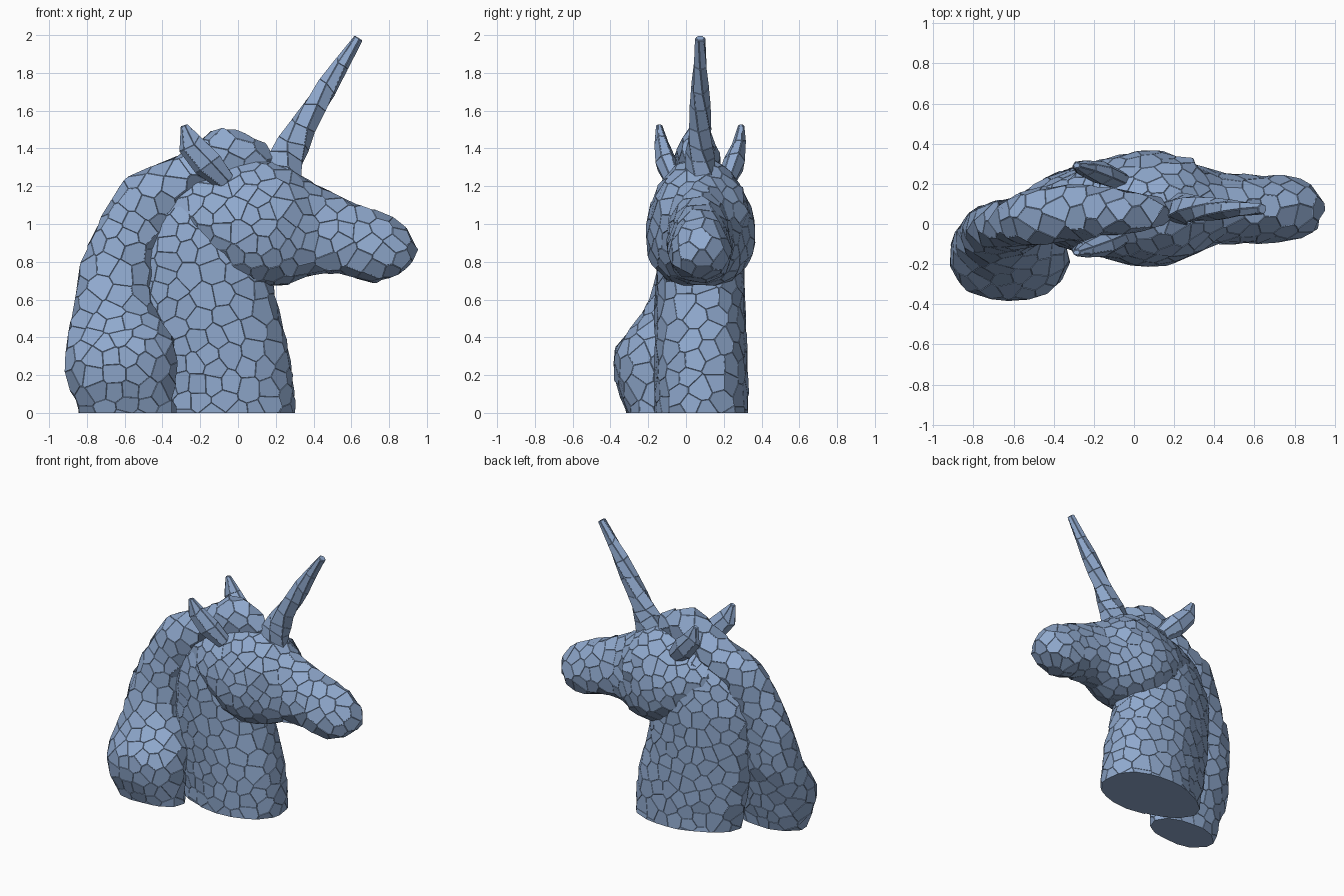
import bpy, bmesh, random
from math import sin, cos, pi, atan2, exp, copysign
from mathutils import Vector, kdtree

if "Cube" in bpy.data.objects:
    bpy.data.objects.remove(bpy.data.objects["Cube"])

random.seed(4)
MID = 0.075  # symmetry plane of the head
stone = bpy.data.materials.new("blue_stone")
stone.diffuse_color = (.28, .40, .62, 1)
stone.use_nodes = True
stone.node_tree.nodes["Principled BSDF"].inputs["Base Color"].default_value = stone.diffuse_color


def loft(name, stations, sides=32, power=2.4, taper=(0, 0), jitter=0.0, twist=0.0):
    """Skin rounded sections (x, y, z, in-plane radius, y radius) along a path."""
    bm = bmesh.new()
    rings = []
    for i, (x, y, z, r, ry) in enumerate(stations):
        a, b = stations[max(i - 1, 0)], stations[min(i + 1, len(stations) - 1)]
        t = Vector((b[0] - a[0], 0, b[2] - a[2])).normalized()
        n = Vector((-t.z, 0, t.x))
        ring = []
        for k in range(sides):
            ang = 2 * pi * k / sides + twist * i
            c = copysign(abs(cos(ang)) ** (2 / power), cos(ang))
            s = copysign(abs(sin(ang)) ** (2 / power), sin(ang))
            wide = 1 - c * (taper[0] if c > 0 else taper[1])
            p = Vector((x, y, z)) + n * c * r + Vector((0, s * ry * wide, 0))
            if i < len(stations) - 1:
                p += t * random.uniform(-jitter, jitter)
            ring.append(bm.verts.new(p))
        rings.append(ring)
    for a, b in zip(rings, rings[1:]):
        for k in range(sides):
            j = (k + 1) % sides
            bm.faces.new((a[k], a[j], b[j], b[k]))
    bm.faces.new(rings[0])
    bm.faces.new(rings[-1])
    bmesh.ops.recalc_face_normals(bm, faces=bm.faces)
    me = bpy.data.meshes.new(name)
    bm.to_mesh(me)
    bm.free()
    me.materials.append(stone)
    ob = bpy.data.objects.new(name, me)
    bpy.context.collection.objects.link(ob)
    return ob


def facet(ob, spacing, dents=()):
    """Replace the smooth surface with irregular cell-shaped flat facets."""
    mod = ob.modifiers.new("dense", 'REMESH')
    mod.mode = 'VOXEL'
    mod.voxel_size = 0.017
    dg = bpy.context.evaluated_depsgraph_get()
    dense = bpy.data.meshes.new_from_object(ob.evaluated_get(dg))
    ob.modifiers.clear()
    bm = bmesh.new()
    bm.from_mesh(dense)
    bpy.data.meshes.remove(dense)
    bmesh.ops.triangulate(bm, faces=bm.faces)
    for v in bm.verts:
        push = sum(d * exp(-((v.co.x - x) / 0.08) ** 2 - ((v.co.z - z) / 0.045) ** 2)
                   for x, z, d in dents)
        v.co.y += copysign(push, v.co.y - MID)
    bm.normal_update()
    # scattered seeds with a minimum spacing
    order = list(bm.verts)
    random.shuffle(order)
    seeds = []
    for v in order:
        if all((v.co - s[0]).length_squared > spacing ** 2 for s in seeds):
            seeds.append((v.co.copy(), v.normal.copy()))
    kd = kdtree.KDTree(len(seeds))
    for i, s in enumerate(seeds):
        kd.insert(s[0], i)
    kd.balance()
    cell = {v: kd.find(v.co)[1] for v in bm.verts}
    # corners lie where three cells meet
    corners, seen, rims = [], set(), [[] for _ in seeds]
    for f in bm.faces:
        key = frozenset(cell[v] for v in f.verts)
        if len(key) == 3 and key not in seen:
            seen.add(key)
            for c in key:
                rims[c].append(len(corners))
            corners.append(f.calc_center_median() + f.normal * random.uniform(-.006, .006))
    bm.free()
    faces = []
    for rim, (co, n) in zip(rims, seeds):
        if len(rim) < 3:
            continue
        mid = sum((corners[i] for i in rim), Vector()) / len(rim)
        u = n.orthogonal().normalized()
        w = n.cross(u)
        rim.sort(key=lambda i: atan2((corners[i] - mid).dot(w), (corners[i] - mid).dot(u)))
        faces.append(rim)
    me = bpy.data.meshes.new(ob.name)
    me.from_pydata(corners, [], faces)
    me.validate()
    me.materials.append(stone)
    ob.data = me


def finish(ob, flat_base=False, gap=.002):
    """Sink thin seams between the facets; optionally trim the part at z = 0."""
    bm = bmesh.new()
    bm.from_mesh(ob.data)
    bmesh.ops.inset_individual(bm, faces=bm.faces[:], thickness=gap, depth=gap * 1.6)
    if flat_base:
        cut = bmesh.ops.bisect_plane(bm, geom=bm.verts[:] + bm.edges[:] + bm.faces[:],
                                     plane_co=(0, 0, 0), plane_no=(0, 0, 1), clear_inner=True)
        edges = [e for e in cut['geom_cut'] if isinstance(e, bmesh.types.BMEdge)]
        bmesh.ops.holes_fill(bm, edges=edges)
    bm.to_mesh(ob.data)
    bm.free()


# Neck, thinning towards the spine
neck = loft("neck", [
    (-.10, .083, -.16, .405, .25), (-.10, .083, .08, .4, .247), (-.14, .08, .3, .41, .243),
    (-.19, MID, .56, .39, .238), (-.21, MID, .85, .385, .23),
    (-.17, MID, 1.05, .33, .212), (-.14, MID, 1.24, .19, .14)], taper=(.4, 0))
facet(neck, .083)
finish(neck, True)

# Mane, sweeping over the crown and falling to one side
mane = loft("mane", [
    (-.575, -.175, -.16, .255, .135), (-.585, -.175, .02, .26, .14), (-.61, -.185, .16, .285, .19),
    (-.625, -.175, .32, .305, .21), (-.65, -.1, .45, .255, .185), (-.66, -.05, .57, .205, .155),
    (-.65, -.02, .73, .2, .13), (-.57, .01, .95, .175, .125), (-.465, .04, 1.13, .175, .14),
    (-.28, .06, 1.25, .115, .14), (-.06, .06, 1.37, .16, .11), (.08, .06, 1.34, .125, .085),
    (.17, .06, 1.29, .07, .06)], power=2.1)
facet(mane, .08)
finish(mane, True)

# Head with cheeks, muzzle, brow ridges and eye hollows
head = loft("head", [
    (-.36, MID, 1.13, .1, .13), (-.24, MID, 1.1, .18, .19), (-.1, MID, 1.065, .26, .25),
    (.05, MID, 1.04, .33, .29), (.18, MID, .99, .335, .275), (.3, MID, .965, .29, .225),
    (.42, MID, .96, .225, .17), (.6, MID, .92, .187, .165), (.77, MID, .865, .185, .16),
    (.87, MID, .85, .125, .14), (.935, MID, .825, .045, .07)], power=2.5, taper=(.35, .14))
facet(head, .073, dents=[(.28, 1.09, -.06), (.23, 1.18, .04)])
finish(head)

# Ears
for side, label in ((-1, "right"), (1, "left")):
    ear = loft("ear_" + label, [
        (-.06, MID + side * .14, 1.22, .05, .045), (-.16, MID + side * .18, 1.32, .08, .055),
        (-.25, MID + side * .205, 1.42, .068, .035),
        (-.285, MID + side * .217, 1.52, .018, .014)], sides=7, power=2, jitter=.015)
    finish(ear)

# Horn, interpolated between a few widths
keys = [(.21, 1.22, .12, .085), (.26, 1.36, .1, .075), (.34, 1.51, .073, .06),
        (.475, 1.73, .055, .045), (.637, 1.982, .024, .025)]
rings = []
for a, b in zip(keys, keys[1:]):
    for f in (0, .5):
        x, z, r, ry = (p + (q - p) * f for p, q in zip(a, b))
        rings.append((x, MID, z, r * random.uniform(.93, 1.05), ry))
x, z, r, ry = keys[-1]
rings.append((x, MID, z, r, ry))
horn = loft("horn", rings, sides=6, power=2, jitter=.022, twist=.3)
finish(horn)
